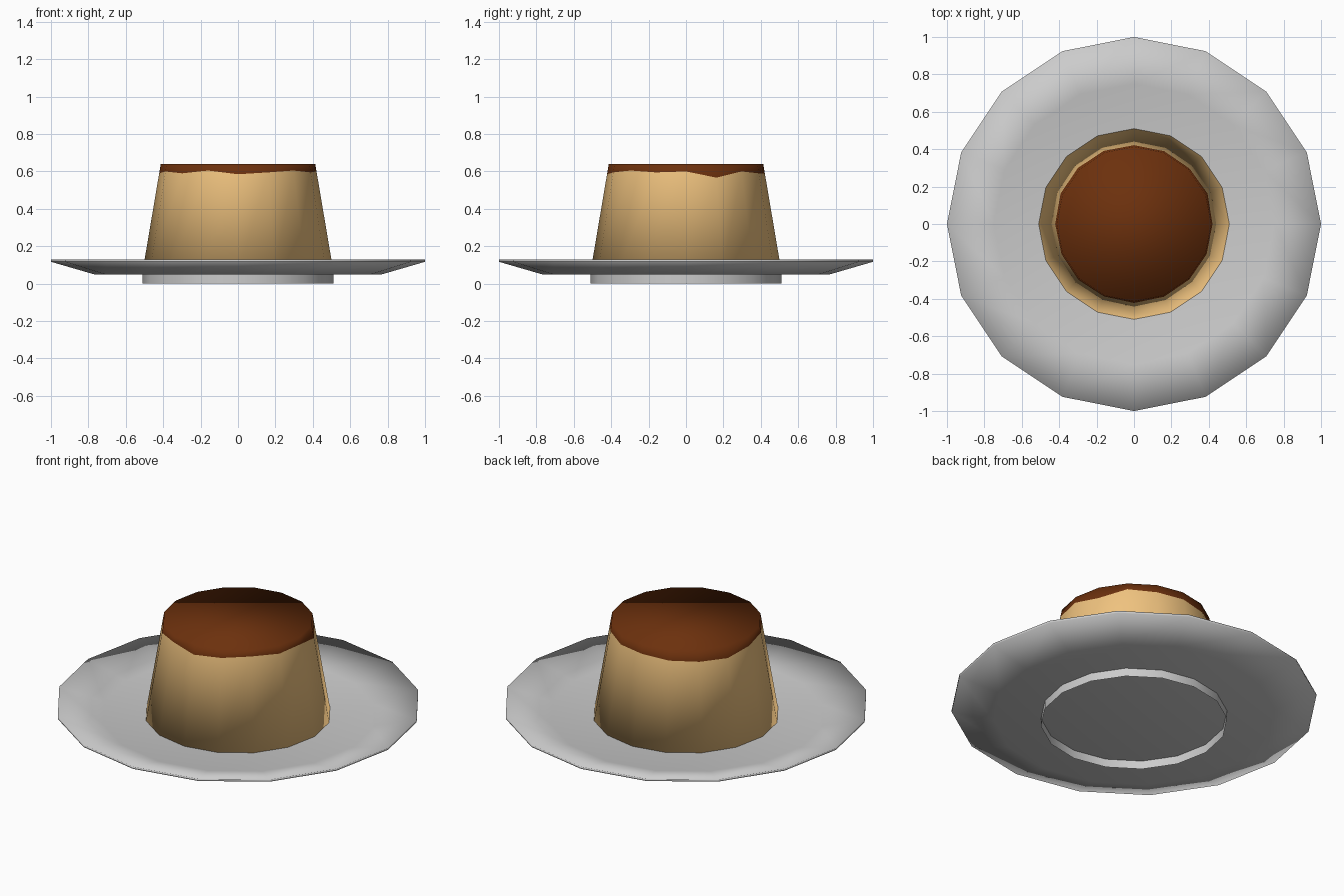
import bpy, bmesh
from math import sin, cos, pi

if "Cube" in bpy.data.objects:
    bpy.data.objects.remove(bpy.data.objects["Cube"])

SIDES = 16


def lathe(name, profile, cap_start=False, cap_end=False, color=None):
    """Spin (radius, z) points into a smooth 16-sided part; z may be a list, one per side."""
    bm = bmesh.new()
    rings = []
    for r, z in profile:
        rs = r if isinstance(r, list) else [r] * SIDES
        zs = z if isinstance(z, list) else [z] * SIDES
        rings.append([bm.verts.new((rs[k] * cos(2 * pi * k / SIDES),
                                    rs[k] * sin(2 * pi * k / SIDES), zs[k]))
                      for k in range(SIDES)])
    for a, b in zip(rings, rings[1:]):
        for k in range(SIDES):
            n = (k + 1) % SIDES
            bm.faces.new((a[k], a[n], b[n], b[k]))
    if cap_start:
        bm.faces.new(rings[0][::-1])
    if cap_end:
        bm.faces.new(rings[-1])
    for f in bm.faces:
        f.smooth = True
    mesh = bpy.data.meshes.new(name)
    bm.to_mesh(mesh)
    bm.free()
    obj = bpy.data.objects.new(name, mesh)
    bpy.context.collection.objects.link(obj)
    if color:
        mat = bpy.data.materials.new(name)
        mat.diffuse_color = (*color, 1)
        mat.use_nodes = True
        mat.node_tree.nodes["Principled BSDF"].inputs["Base Color"].default_value = mat.diffuse_color
        mesh.materials.append(mat)
    return obj


# Plate with sloping rim, and the thin open ring it stands on
lathe("plate", [(0.77, 0.05), (1.0, 0.117), (1.0, 0.13), (0.75, 0.066)], True, True)
lathe("foot_ring", [(0.51, 0.0), (0.51, 0.05)])

# Uneven line where the caramel meets the custard, on the slanted side
BASE_R, BASE_Z, TOP_R, TOP_Z = 0.51, 0.066, 0.413, 0.64
drip_z = [0.60, 0.567, 0.60, 0.59, 0.59, 0.58, 0.575, 0.57,
          0.59, 0.60, 0.59, 0.605, 0.585, 0.595, 0.605, 0.595]
drip_r = [TOP_R + (BASE_R - TOP_R) * (TOP_Z - z) / (TOP_Z - BASE_Z) for z in drip_z]

# Custard body and caramel top
lathe("custard", [(BASE_R, BASE_Z), (drip_r, drip_z)], cap_start=True, color=(0.86, 0.54, 0.21))
lathe("caramel", [(drip_r, drip_z), (TOP_R, TOP_Z)], cap_end=True, color=(0.15, 0.03, 0.004))
